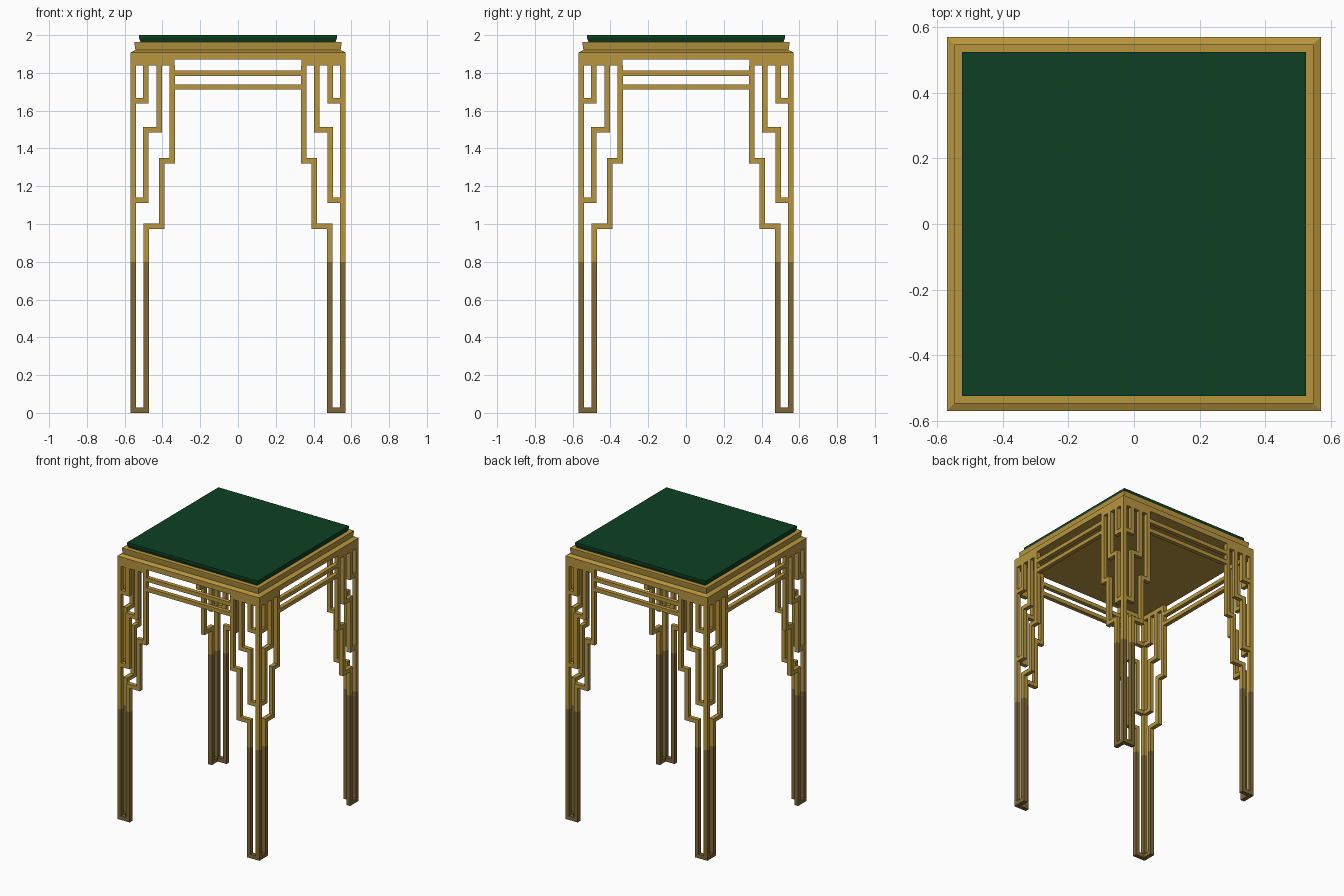
import bpy, bmesh, math
from mathutils import Vector, Matrix

if "Cube" in bpy.data.objects:
    bpy.data.objects.remove(bpy.data.objects["Cube"])

def mat(name, col):
    m = bpy.data.materials.new(name)
    m.diffuse_color = (*col, 1)
    m.use_nodes = True
    m.node_tree.nodes["Principled BSDF"].inputs["Base Color"].default_value = m.diffuse_color
    return m

gold = mat("gold", (0.479, 0.305, 0.050))
bronze = mat("dark bronze", (0.205, 0.135, 0.036))
green = mat("green", (0.0044, 0.0513, 0.0160))

H = 0.57      # outer half width
T = 0.03      # bar thickness
SPLIT = 0.8   # height where legs turn dark

def finish(bm, name, mats, split=False):
    if split:
        bmesh.ops.bisect_plane(bm, geom=bm.verts[:] + bm.edges[:] + bm.faces[:],
                               plane_co=(0, 0, SPLIT), plane_no=(0, 0, 1))
    bmesh.ops.recalc_face_normals(bm, faces=bm.faces[:])
    if split:
        for f in bm.faces:
            f.material_index = 1 if f.calc_center_median().z < SPLIT else 0
    me = bpy.data.meshes.new(name)
    bm.to_mesh(me)
    bm.free()
    for m in mats:
        me.materials.append(m)
    ob = bpy.data.objects.new(name, me)
    bpy.context.collection.objects.link(ob)
    return ob

def box(bm, x0, x1, y0, y1, z0, z1):
    m = Matrix.Translation(((x0 + x1) / 2, (y0 + y1) / 2, (z0 + z1) / 2)) @ \
        Matrix.Diagonal((x1 - x0, y1 - y0, z1 - z0, 1))
    bmesh.ops.create_cube(bm, size=1, matrix=m)

def ribbon(bm, path, sx, w=0.029):
    """Mitred right-angled bar along (x, z) points, set in the front plane."""
    pts = [Vector(p) for p in path]
    left, right = [], []
    for i, p in enumerate(pts):
        dirs = []
        if i > 0:
            dirs.append((p - pts[i - 1]).normalized())
        if i < len(pts) - 1:
            dirs.append((pts[i + 1] - p).normalized())
        off = Vector((0, 0))
        for d in dirs:
            off += Vector((-d.y, d.x)) * w / 2
        if len(dirs) == 2 and abs(dirs[0].dot(dirs[1])) > 0.9:
            off /= 2
        left.append(p + off)
        right.append(p - off)
    n = len(pts)
    ring = lambda i, y: [bm.verts.new((sx * q.x, y, q.y)) for q in (left[i], right[i])]
    secs = []
    for i in range(n):
        a, b = ring(i, -H)
        d, c = ring(i, -H + T)
        secs.append((a, b, c, d))
    for s, t in zip(secs, secs[1:]):
        for k in range(4):
            bm.faces.new((s[k], s[(k + 1) % 4], t[(k + 1) % 4], t[k]))
    bm.faces.new(secs[0])
    bm.faces.new(secs[-1])

# stepped fretwork paths, as (distance from centre, height)
E = H - T
PATHS = [
    [(E, 0.0145), (0.485, 0.0145), (0.485, 0.988), (0.403, 0.988),
     (0.403, 1.335), (0.349, 1.335), (0.349, 1.84)],
    [(E, 1.125), (0.488, 1.125), (0.488, 1.5), (0.418, 1.5), (0.418, 1.84)],
    [(E, 1.652), (0.488, 1.652), (0.488, 1.84)],
]

for k, side in enumerate(("front", "right", "back", "left")):
    rot = Matrix.Rotation(k * math.pi / 2, 4, 'Z')
    # fretwork brackets with corner blocks
    bm = bmesh.new()
    for sx in (-1, 1):
        for p in PATHS:
            ribbon(bm, p, sx)
        x0, x1 = sorted((sx * 0.335, sx * E))
        box(bm, x0, x1, -H, -H + T, 1.84, 1.87)
    bm.transform(rot)
    finish(bm, side + "_fretwork", [gold, bronze], True)
    # twin rails
    bm = bmesh.new()
    for z in (1.725, 1.798):
        box(bm, -0.335, 0.335, -H, -H + T, z - 0.014, z + 0.014)
    bm.transform(rot)
    finish(bm, side + "_rails", [gold])
    # corner post
    bm = bmesh.new()
    box(bm, E, H, -H, -E, 0, 1.87)
    bm.transform(rot)
    finish(bm, side + "_corner_post", [gold, bronze], True)

def tiers(name, levels, m):
    """Stack of square rings (half width, height), capped at both ends."""
    bm = bmesh.new()
    rings = [[bm.verts.new((sx * h, sy * h, z)) for sx, sy in
              ((-1, -1), (1, -1), (1, 1), (-1, 1))] for h, z in levels]
    for s, t in zip(rings, rings[1:]):
        for i in range(4):
            bm.faces.new((s[i], s[(i + 1) % 4], t[(i + 1) % 4], t[i]))
    bm.faces.new(rings[0])
    bm.faces.new(rings[-1])
    return finish(bm, name, [m])

# moulded top frame, then green top slab
tiers("top_frame", [(H, 1.87), (H, 1.908), (0.543, 1.92), (0.548, 1.955), (0.548, 1.963), (0.515, 1.963)], gold)
tiers("top_slab", [(0.516, 1.963), (0.524, 1.985), (0.524, 2.0)], green)
